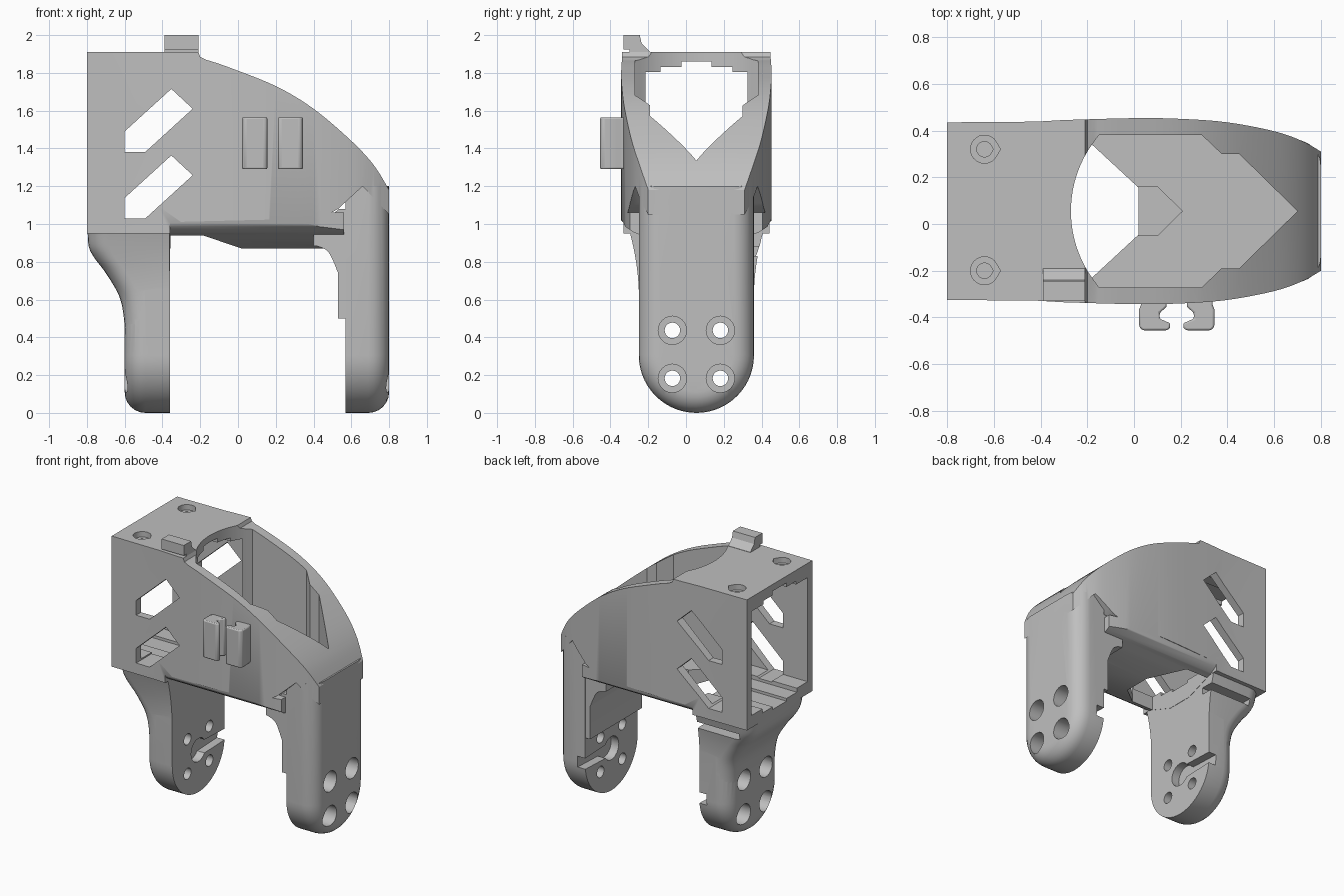
import bpy, bmesh, math
from mathutils import Vector

cube = bpy.data.objects.get("Cube")
if cube:
    bpy.data.objects.remove(cube, do_unlink=True)

CY = 0.055  # centre line of the legs and body

grey = bpy.data.materials.new("plain grey")
grey.use_nodes = True
grey.diffuse_color = (0.52, 0.52, 0.52, 1)
for node in grey.node_tree.nodes:
    if node.type == 'BSDF_PRINCIPLED':
        node.inputs["Base Color"].default_value = (0.52, 0.52, 0.52, 1)
        node.inputs["Roughness"].default_value = 0.6


def place(axis, a, b, t):
    return {'X': (t, a, b), 'Y': (a, t, b), 'Z': (a, b, t)}[axis]


def finish(name, bm):
    bmesh.ops.recalc_face_normals(bm, faces=bm.faces)
    mesh = bpy.data.meshes.new(name)
    bm.to_mesh(mesh)
    bm.free()
    mesh.materials.append(grey)
    obj = bpy.data.objects.new(name, mesh)
    bpy.context.collection.objects.link(obj)
    return obj


def loft(name, rings):
    """Skin a stack of equal point rings and cap both ends."""
    bm = bmesh.new()
    rows = [[bm.verts.new(p) for p in ring] for ring in rings]
    n = len(rows[0])
    for low, high in zip(rows, rows[1:]):
        for i in range(n):
            j = (i + 1) % n
            bm.faces.new((low[i], low[j], high[j], high[i]))
    bm.faces.new(rows[0][::-1])
    bm.faces.new(rows[-1])
    return finish(name, bm)


def prism(name, pts, axis, lo, hi):
    return loft(name, [[place(axis, a, b, t) for a, b in pts] for t in (lo, hi)])


def box(name, x0, x1, y0, y1, z0, z1):
    return prism(name, [(x0, y0), (x1, y0), (x1, y1), (x0, y1)], 'Z', z0, z1)


def arc(cx, cy, r, a0, a1, n=16):
    return [(cx + r * math.cos(math.radians(a0 + (a1 - a0) * i / n)),
             cy + r * math.sin(math.radians(a0 + (a1 - a0) * i / n))) for i in range(n + 1)]


def curve(pts, n=5):
    """Catmull-Rom curve through the points."""
    p = [Vector(q) for q in [pts[0]] + pts + [pts[-1]]]
    out = []
    for a, b, c, d in zip(p, p[1:], p[2:], p[3:]):
        for i in range(n):
            t = i / n
            q = 0.5 * (2 * b + (c - a) * t + (2 * a - 5 * b + 4 * c - d) * t * t
                       + (3 * b - a - 3 * c + d) * t ** 3)
            out.append((q.x, q.y))
    return out + [pts[-1]]


def mirrored(half):
    """Close a half outline (u, offset) about the centre line as (u, y)."""
    return [(u, CY - w) for u, w in half] + [(u, CY + w) for u, w in half[::-1]]


def combine(obj, tool, operation):
    mod = obj.modifiers.new("join", 'BOOLEAN')
    mod.operation, mod.object, mod.solver = operation, tool, 'EXACT'
    deps = bpy.context.evaluated_depsgraph_get()
    mesh = bpy.data.meshes.new_from_object(obj.evaluated_get(deps))
    obj.modifiers.clear()
    obj.data = mesh
    bpy.data.objects.remove(tool, do_unlink=True)


def cut(obj, tool):
    combine(obj, tool, 'DIFFERENCE')


def add(obj, tool):
    combine(obj, tool, 'UNION')


def leg(name, inner, outer, top):
    """Round-ended leg with a soft outer rim."""
    r = 0.305
    pts = [(CY - r, top)] + arc(CY, r, r, 180, 360, 28) + [(CY + r, top)]
    obj = prism(name, pts, 'X', inner, outer)
    bm = bmesh.new()
    bm.from_mesh(obj.data)
    rim = [e for e in bm.edges if all(abs(v.co.x - outer) < 1e-4 for v in e.verts)
           and not all(v.co.z > top - 1e-4 for v in e.verts)]
    bmesh.ops.bevel(bm, geom=rim, offset=0.11, segments=6, profile=0.5, affect='EDGES')
    bm.to_mesh(obj.data)
    bm.free()
    return obj


# Body: side profile trimmed by the plan outline
top_edge = curve([(-0.17, 1.87), (-0.05, 1.83), (0.2, 1.73), (0.4, 1.61), (0.6, 1.44),
                  (0.72, 1.31), (0.8, 1.18)])
body = prism("body_shell", [(-0.8, 0.95), (-0.8, 1.91), (-0.21, 1.91), (-0.2, 1.885)] + top_edge
             + [(0.8, 1.05), (0.66, 1.2), (0.53, 1.08), (0.44, 1.03), (-0.36, 1.01), (-0.36, 0.95)],
             'Y', -0.6, 0.7)
belly_half = [(1.06, 0.42), (1.03, 0.4), (0.985, 0.375), (0.955, 0.33), (0.925, 0.25), (0.87, 0.1)]
add(body, prism("belly", [(y, z) for z, y in mirrored(belly_half)], 'X', -0.362, 0.56))
plan_half = [(-0.8, 0.38), (-0.42, 0.383)] + curve(
    [(-0.3, 0.39), (0.0, 0.398), (0.2, 0.395), (0.4, 0.38), (0.6, 0.342), (0.72, 0.3), (0.8, 0.255)])
combine(body, prism("plan_outline", mirrored(plan_half), 'Z', 0.5, 2.2), 'INTERSECT')

# Long leg with its thick root and inner fillet
add(body, leg("long_leg", 0.568, 0.8, 1.2))
add(body, prism("leg_root", [(0.4, 0.97), (0.4, 0.885)] + curve(
    [(0.42, 0.883), (0.48, 0.85), (0.53, 0.74)]) + [(0.53, 0.5), (0.66, 0.5), (0.66, 1.08), (0.535, 1.08)],
    'Y', CY - 0.303, CY + 0.303))

# Short leg, flaring out under the open end
add(body, leg("short_leg", -0.36, -0.6, 0.97))
flare = curve([(0.36, -0.598), (0.5, -0.604), (0.62, -0.63), (0.74, -0.7), (0.82, -0.76),
               (0.88, -0.79), (0.96, -0.796)])
rings = []
for z, x in flare:
    w = 0.304 + 0.05 * max(0, (z - 0.6) / 0.36) ** 2
    r = 0.11
    ring = [(-0.362, CY + w)] + arc(x + r, CY + w - r, r, 90, 180, 6) \
        + arc(x + r, CY - w + r, r, 180, 270, 6) + [(-0.362, CY - w)]
    rings.append([(a, b, z) for a, b in ring])
add(body, loft("leg_flare", rings))

# Cavity open at the end, with stepped floor and ceiling
roof = [(1.805, 0.325), (1.805, 0.19), (1.83, 0.19), (1.83, 0.08), (1.86, 0.08)]
floor = [(0.99, 0.08), (1.01, 0.08), (1.01, 0.2), (1.04, 0.2), (1.04, 0.325)]
section = [(y, z) for z, y in mirrored(floor + roof)]
cut(body, prism("cavity", section, 'X', -0.9, -0.19))

# Arrow-shaped top opening with a curved rear lip
opening = arc(0.226, CY, 0.496, 145, 215, 20) + [
    (-0.15, CY - 0.326), (0.29, CY - 0.326), (0.375, CY - 0.245), (0.45, CY - 0.245), (0.7, CY),
    (0.45, CY + 0.245), (0.375, CY + 0.245), (0.29, CY + 0.326), (-0.15, CY + 0.326)]
cut(body, prism("opening", opening, 'Z', 0.992, 2.3))

# Floor opening and shallow pointed recess
cut(body, prism("floor_gap", mirrored([(-0.358, 0.285), (-0.18, 0.285), (0.02, 0.1)]), 'Z', 0.7, 1.1))
cut(body, prism("floor_recess", mirrored([(0.0, 0.105), (0.1, 0.105), (0.205, 0.002)]), 'Z', 0.965, 1.1))

# Slanted windows through both walls
for drop in (0, 0.352):
    window = [(-0.6, 1.382), (-0.6, 1.49), (-0.353, 1.715), (-0.24, 1.61), (-0.49, 1.382)]
    cut(body, prism("window", [(x, z - drop) for x, z in window], 'Y', -0.7, 0.8))

# Teardrop screw holes in the roof
for y in (-0.2, 0.32):
    for r, bottom in ((0.06, 1.87), (0.033, 1.7)):
        drop = arc(-0.64, y, r, 45, 315, 20) + [(-0.64 + r * 1.15, y)]
        cut(body, prism("roof_hole", drop, 'Z', bottom, 2.1))

# Counterbored mounting holes in both legs
for y in (CY - 0.127, CY + 0.127):
    for z in (0.183, 0.437):
        hole = arc(y, z, 0.041, 0, 360, 24)[:-1]
        bore = arc(y, z, 0.075, 0, 360, 24)[:-1]
        cut(body, prism("screw_hole", hole, 'X', -1, 1))
        cut(body, prism("bore", bore, 'X', 0.66, 1))
        cut(body, prism("bore", bore, 'X', -1, -0.46))

# Keyhole pockets on the inner leg faces, open towards the back
key = arc(CY, 0.31, 0.085, 35, 325, 20) + [(0.5, 0.275), (0.5, 0.345)]
cut(body, prism("key_pocket", key, 'X', -0.42, -0.3))
cut(body, prism("key_pocket", key, 'X', 0.5, 0.63))
cut(body, box("cable_notch", -0.7, -0.3, 0.29, 0.6, 0.83, 0.88))

# Latch tab on the roof edge
tab = prism("roof_tab", [(-0.33, 1.925), (-0.33, 2.0), (-0.245, 2.0), (-0.235, 1.955), (-0.19, 1.912),
                         (-0.19, 1.89), (-0.3, 1.89), (-0.3, 1.925)], 'X', -0.39, -0.21)

# Pair of facing clip hooks on the front wall
hook = [(0.03, -0.32), (0.03, -0.345), (0.022, -0.365), (0.022, -0.44), (0.037, -0.455), (0.143, -0.455),
        (0.155, -0.445), (0.155, -0.425), (0.11, -0.405), (0.11, -0.38), (0.14, -0.355), (0.14, -0.32)]
clips = [prism("left_clip" if side else "right_clip",
               [(0.366 - x if side else x, y) for x, y in hook], 'Z', 1.29, 1.565)
         for side in (0, 1)]
for clip in clips:
    bevel = clip.modifiers.new("soft_edges", 'BEVEL')
    bevel.width, bevel.segments = 0.008, 2

# Smooth the curved surfaces, keep the edges crisp
bpy.ops.object.select_all(action='DESELECT')
for obj in [body, tab] + clips:
    obj.select_set(True)
bpy.context.view_layer.objects.active = body
bpy.ops.object.shade_smooth_by_angle(angle=math.radians(30))
